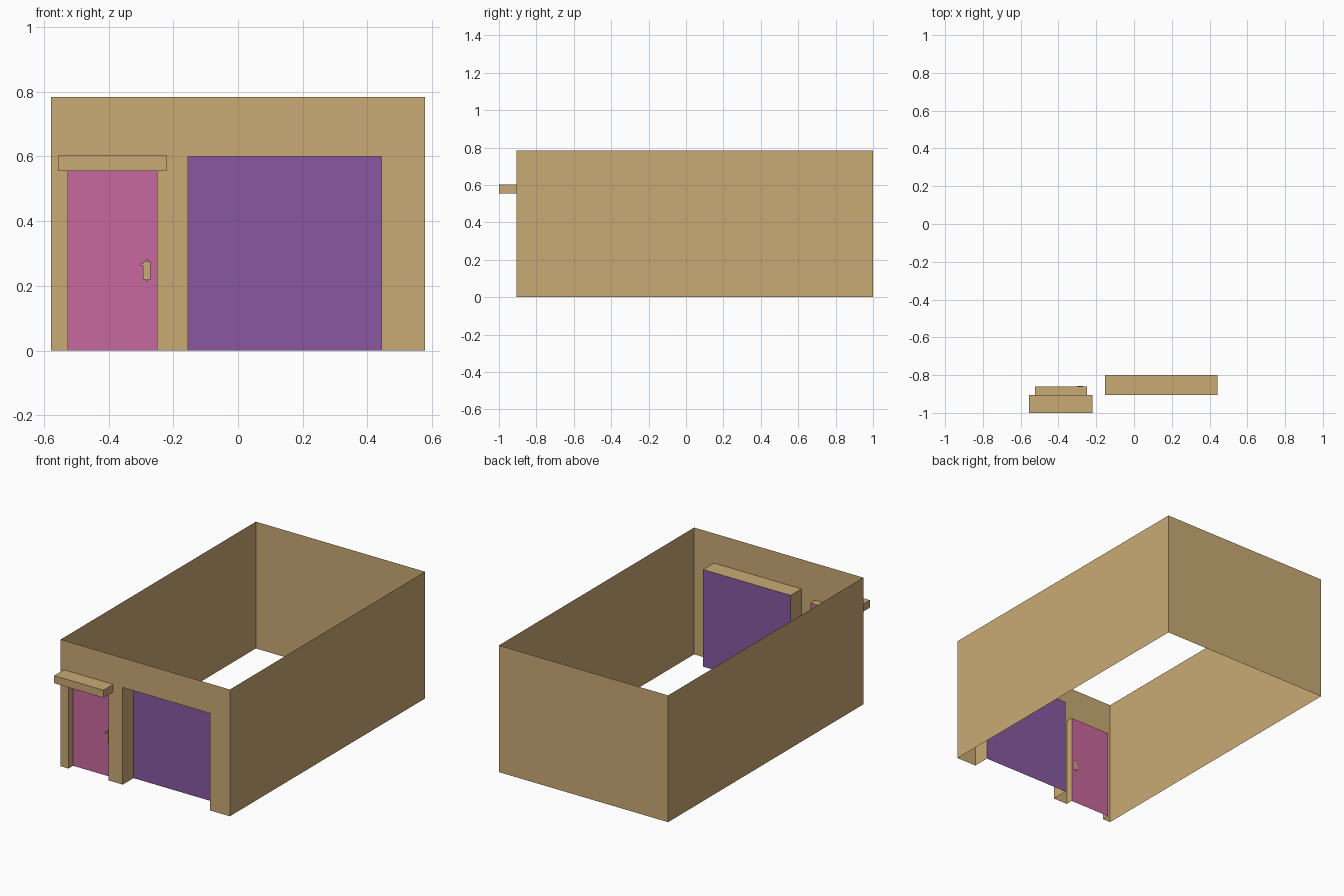
import bpy, bmesh
from mathutils import Vector, Matrix

if "Cube" in bpy.data.objects:
    bpy.data.objects.remove(bpy.data.objects["Cube"])


def material(name, r, g, b):
    lin = [((c / 255 + 0.055) / 1.055) ** 2.4 for c in (r, g, b)]
    m = bpy.data.materials.new(name)
    m.diffuse_color = (*lin, 1)
    m.use_nodes = True
    m.node_tree.nodes["Principled BSDF"].inputs["Base Color"].default_value = m.diffuse_color
    return m


TAN = material("tan_wall", 201, 170, 117)
PINK = material("pink_door", 201, 105, 159)
PURPLE = material("purple_garage_door", 136, 89, 161)

W, F, B, H = 0.578, -0.905, 1.0, 0.783      # half width, front y, back y, wall height
DOOR = (-0.525, -0.25, 0.555, -0.86)        # left, right, top, recessed y
GARAGE = (-0.154, 0.443, 0.60, -0.80)


def finish(name, bm, mat):
    me = bpy.data.meshes.new(name)
    bm.to_mesh(me)
    bm.free()
    me.materials.append(mat)
    ob = bpy.data.objects.new(name, me)
    bpy.context.collection.objects.link(ob)


def polygon(name, points_xz, y, mat):
    bm = bmesh.new()
    bm.faces.new([bm.verts.new((x, y, z)) for x, z in points_xz])
    finish(name, bm, mat)


def strip(name, path, offset, mat):
    """Sweep an open path along a vector to make a thin folded sheet."""
    bm = bmesh.new()
    a = [bm.verts.new(p) for p in path]
    b = [bm.verts.new(Vector(p) + Vector(offset)) for p in path]
    for i in range(len(path) - 1):
        bm.faces.new((a[i], a[i + 1], b[i + 1], b[i]))
    finish(name, bm, mat)


def boxes(name, bounds, mat):
    bm = bmesh.new()
    for x0, x1, y0, y1, z0, z1 in bounds:
        centre = Matrix.Translation(((x0 + x1) / 2, (y0 + y1) / 2, (z0 + z1) / 2))
        size = Matrix.Diagonal((x1 - x0, y1 - y0, z1 - z0, 1))
        bmesh.ops.create_cube(bm, size=1, matrix=centre @ size)
    finish(name, bm, mat)


# Side and back walls, open at top and bottom
strip("side_and_back_walls", [(W, F, 0), (W, B, 0), (-W, B, 0), (-W, F, 0)], (0, 0, H), TAN)

# Front wall outline with the two openings notched out of its lower edge
outline = [(-W, 0)]
for x0, x1, top, _ in (DOOR, GARAGE):
    outline += [(x0, 0), (x0, top), (x1, top), (x1, 0)]
outline += [(W, 0), (W, H), (-W, H)]
polygon("front_wall", outline, F, TAN)

# Recessed reveals and the door panels closing them
for name, (x0, x1, top, y), mat in (("door", DOOR, PINK), ("garage_door", GARAGE, PURPLE)):
    strip(name + "_reveal", [(x1, F, 0), (x1, F, top), (x0, F, top), (x0, F, 0)],
          (0, y - F, 0), TAN)
    polygon(name + "_panel", [(x0, 0), (x1, 0), (x1, top), (x0, top)], y, mat)

# Canopy over the door
boxes("door_canopy", [(-0.556, -0.219, -1.0, F, 0.555, 0.602)], TAN)

# Door handle: plate, lever and thin spindle, showing on both sides of the door
y = DOOR[3]
boxes("door_handle", [
    (-0.293, -0.271, y - 0.006, y + 0.002, 0.220, 0.275),
    (-0.302, -0.280, y - 0.010, y + 0.003, 0.263, 0.269),
    (-0.284, -0.280, y - 0.008, y + 0.003, 0.213, 0.283),
], TAN)
